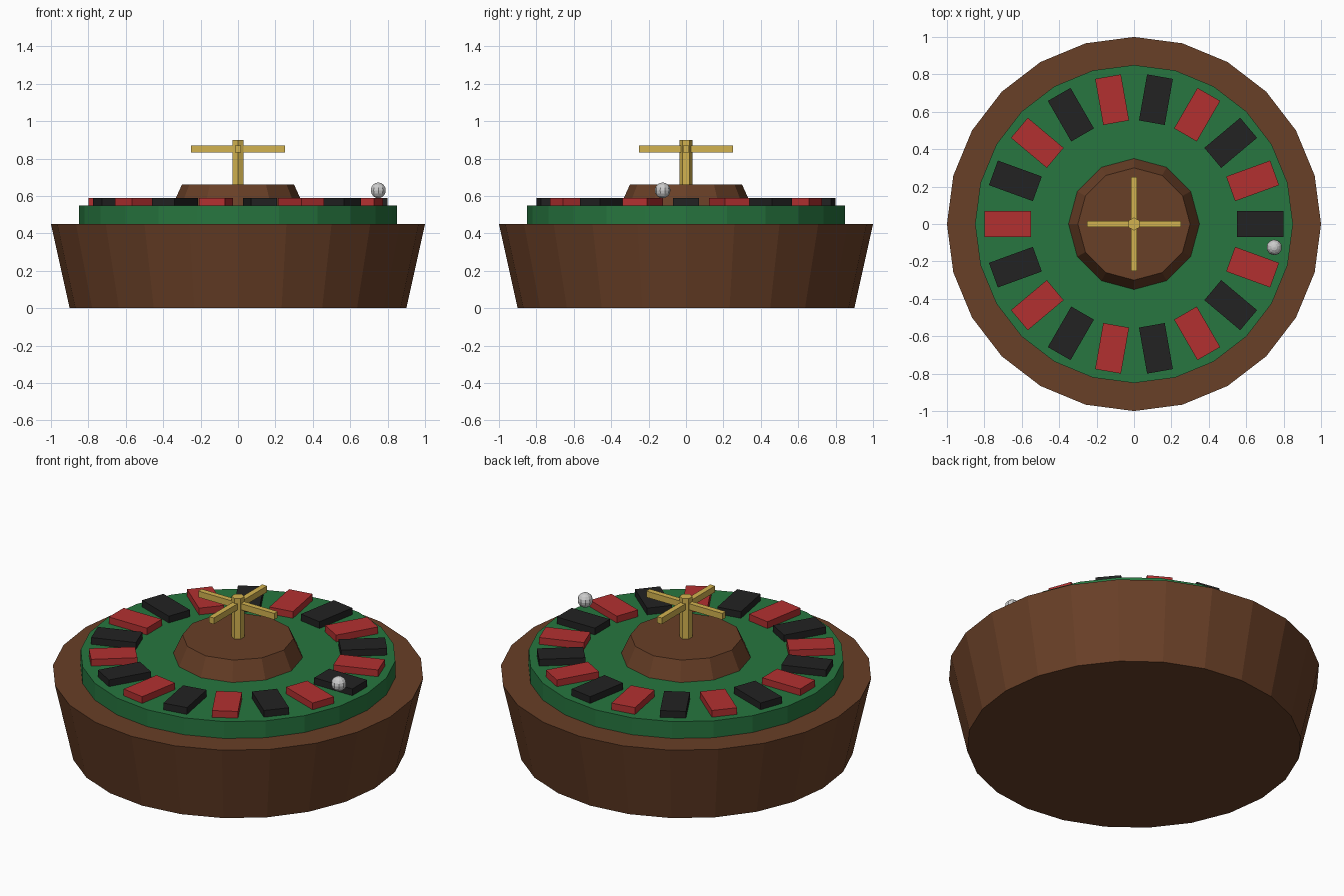
import bpy
from math import cos, sin, radians

if "Cube" in bpy.data.objects:
    bpy.data.objects.remove(bpy.data.objects["Cube"])


def material(name, rgb):
    m = bpy.data.materials.new(name)
    m.diffuse_color = (*rgb, 1)
    m.use_nodes = True
    m.node_tree.nodes["Principled BSDF"].inputs["Base Color"].default_value = m.diffuse_color
    return m


wood = material("wood", (0.14, 0.05, 0.02))
felt = material("green", (0.02, 0.18, 0.05))
red = material("red", (0.45, 0.03, 0.03))
black = material("black", (0.016, 0.016, 0.016))
brass = material("brass", (0.65, 0.45, 0.08))


def finish(name, mat):
    ob = bpy.context.object
    ob.name = name
    if mat:
        ob.data.materials.append(mat)
    return ob


def frustum(name, sides, r1, r2, z1, z2, mat):
    bpy.ops.mesh.primitive_cone_add(vertices=sides, radius1=r1, radius2=r2,
                                    depth=z2 - z1, location=(0, 0, (z1 + z2) / 2))
    return finish(name, mat)


def box(name, size, loc, angle, mat):
    bpy.ops.mesh.primitive_cube_add(size=1, location=loc, rotation=(0, 0, angle))
    bpy.context.object.scale = size
    return finish(name, mat)


# Wooden bowl, green wheel, raised hub
frustum("bowl", 24, 0.90, 1.00, 0, 0.45, wood)
frustum("wheel_disc", 24, 0.85, 0.85, 0.45, 0.55, felt)
frustum("hub", 12, 0.35, 0.30, 0.55, 0.66, wood)

# Alternating pockets around the wheel
for i in range(18):
    a = radians(20 * i)
    box(f"pocket_{i:02d}", (0.25, 0.14, 0.04),
        (0.675 * cos(a), 0.675 * sin(a), 0.57), a, red if i % 2 else black)

# Brass spindle with cross handle
frustum("spindle", 6, 0.035, 0.035, 0.66, 0.90, brass)
for i in range(2):
    box(f"handle_{i}", (0.5, 0.032, 0.037), (0, 0, 0.852), radians(90 * i), brass)

# Ball
bpy.ops.mesh.primitive_uv_sphere_add(segments=10, ring_count=8, radius=0.042,
                                     location=(0.75, -0.125, 0.63))
finish("ball", None)
